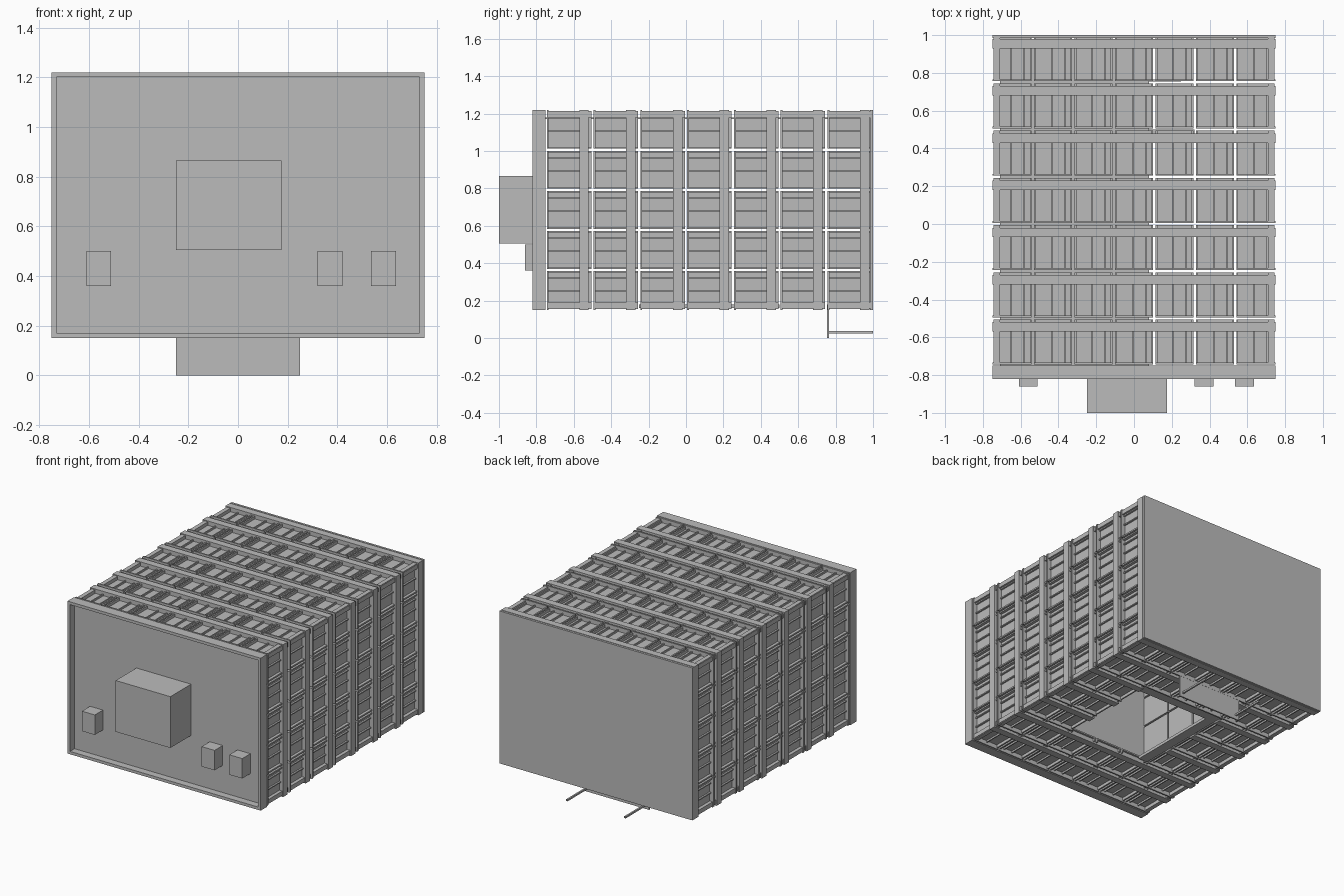
import bpy
import bmesh
from mathutils import Matrix, Vector

if "Cube" in bpy.data.objects:
    bpy.data.objects.remove(bpy.data.objects["Cube"], do_unlink=True)

grey = bpy.data.materials.new("plain grey")
grey.use_nodes = True
GREY = (0.5, 0.5, 0.5, 1)
grey.diffuse_color = GREY
grey.node_tree.nodes["Principled BSDF"].inputs["Base Color"].default_value = GREY

W, FRONT, BACK, LOW, HIGH = 0.75, -0.82, 1.0, 0.15, 1.22
RIM = -0.76          # where the tiled shell meets the front rim
V = 0.25             # tile length along y
X, Y, Z = Vector((1, 0, 0)), Vector((0, 1, 0)), Vector((0, 0, 1))


def add_box(bm, lo, hi, to_world=None):
    lo, hi = Vector(lo), Vector(hi)
    size = hi - lo
    m = Matrix.Translation((lo + hi) / 2) @ Matrix.Diagonal((*size, 1))
    bmesh.ops.create_cube(bm, size=1, matrix=to_world @ m if to_world else m)


def finish(name, bm):
    bmesh.ops.recalc_face_normals(bm, faces=bm.faces)
    mesh = bpy.data.meshes.new(name)
    bm.to_mesh(mesh)
    bm.free()
    mesh.materials.append(grey)
    obj = bpy.data.objects.new(name, mesh)
    bpy.context.scene.collection.objects.link(obj)


def box(name, lo, hi):
    bm = bmesh.new()
    add_box(bm, lo, hi)
    finish(name, bm)


def add_tile(bm, U, m):
    """One recessed panel with flanges, a wide band and two thin battens."""
    s, f = 0.006, 0.016
    add_box(bm, (s, s, -0.04), (U - s, V - s, -0.03), m)
    for a in (s, U - f):
        add_box(bm, (a, s, -0.03), (a + f - s, V - s, -0.01), m)
    add_box(bm, (s, s, -0.03), (U - s, f, 0), m)
    add_box(bm, (0, V - 0.07, -0.03), (U, V - 0.02, 0), m)
    for a in (0.45 * U, 0.77 * U):
        add_box(bm, (a, f, -0.03), (a + 0.008, V - 0.07, -0.018), m)


def tiled_wall(name, origin, u, n, span, cols, skip=()):
    bm = bmesh.new()
    U = span / cols
    for i in range(cols):
        for j in range(7):
            if (i, j) in skip:
                continue
            o = Vector(origin) + u * U * i + Y * V * j
            m = Matrix((u, Y, n)).transposed().to_4x4()
            add_tile(bm, U, Matrix.Translation(o) @ m)
    finish(name, bm)


# Tiled shell, with an opening in the floor
opening = {(i, j) for i in (2, 3, 4) for j in (2, 3, 4)}
tiled_wall("roof", (-W, -0.75, HIGH), X, Z, 2 * W, 7)
tiled_wall("floor", (-W, -0.75, LOW), X, -Z, 2 * W, 7, opening)
tiled_wall("left_wall", (W, -0.75, LOW), Z, X, HIGH - LOW, 5)
tiled_wall("right_wall", (-W, -0.75, LOW), Z, -X, HIGH - LOW, 5)
box("roof_lining", (-0.71, RIM, 1.17), (0.08, 0.98, 1.178))
box("opening_side_trim", (-0.32, -0.25, 0.16), (-0.25, 0.5, 0.18))
box("opening_back_trim", (-0.25, 0.43, 0.16), (0.32, 0.5, 0.18))

# Back and front panels, and the rim around the front
box("back_panel", (-W, 0.985, LOW), (W, BACK, HIGH))
box("front_panel", (-W, RIM - 0.01, LOW), (W, RIM + 0.01, HIGH))
bm = bmesh.new()
T = 0.02
for z in (LOW, HIGH - T):
    add_box(bm, (-W, FRONT, z), (W, RIM, z + T))
for x in (-W, W - T):
    add_box(bm, (x, FRONT, LOW + T), (x + T, RIM, HIGH - T))
finish("front_rim", bm)

# Boxes on the front
box("large_front_box", (-0.25, -1.0, 0.505), (0.175, RIM, 0.865))
for name, x in (("right", -0.61), ("inner_left", 0.32), ("outer_left", 0.535)):
    box(name + "_small_box", (x, -0.86, 0.36), (x + 0.1, RIM, 0.5))

# Hanging plate and rods under the back
box("hanging_plate", (-0.25, 0.755, 0), (0.25, 0.765, 0.18))
for name, x in (("left", 0.225), ("right", -0.225)):
    box(name + "_rod", (x - 0.006, 0.76, 0.025), (x + 0.006, BACK, 0.037))
